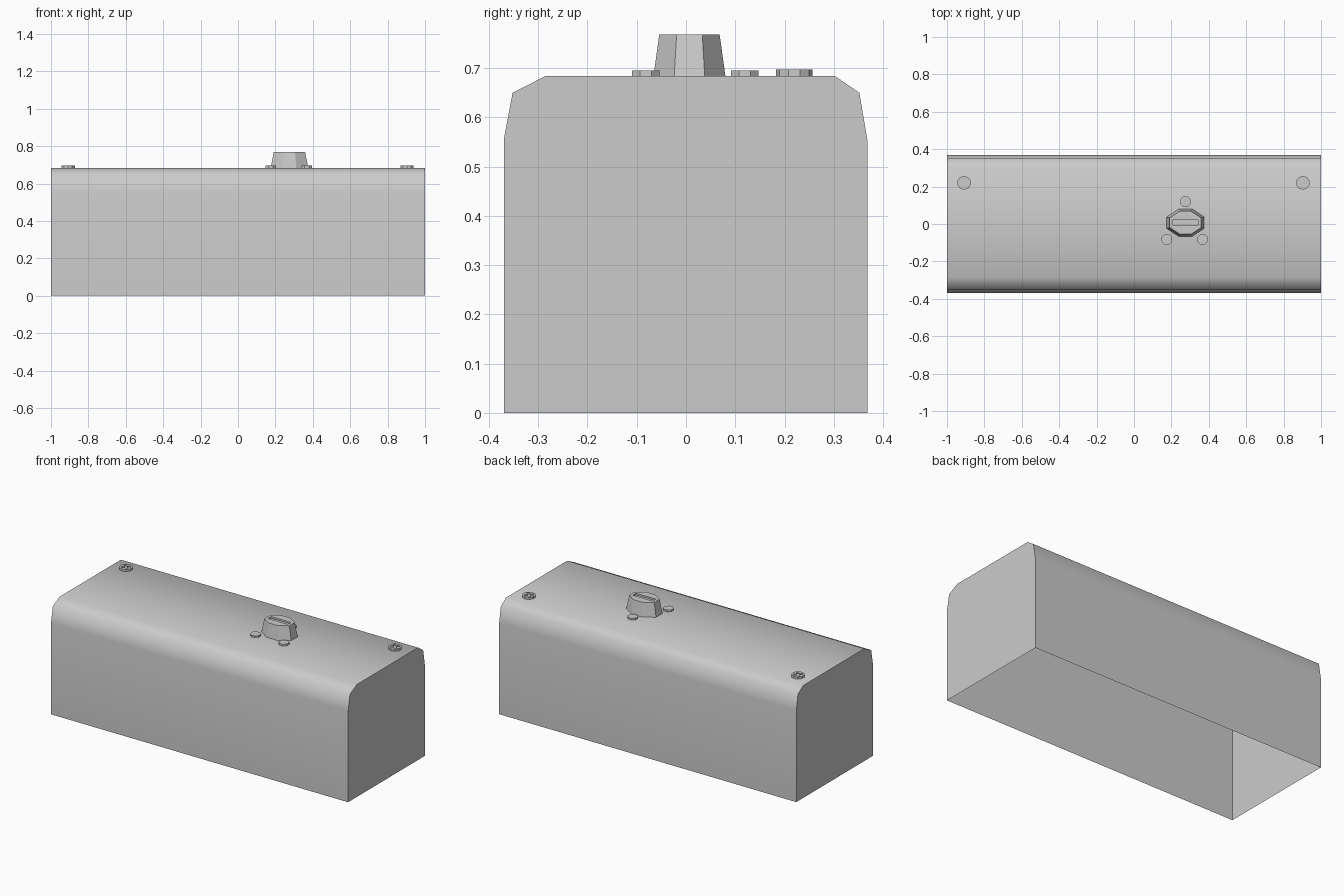
import bpy, bmesh, math
from mathutils import Matrix, Vector

if "Cube" in bpy.data.objects:
    bpy.data.objects.remove(bpy.data.objects["Cube"], do_unlink=True)

grey = bpy.data.materials.new("light grey")
grey.use_nodes = True
grey.diffuse_color = (0.6, 0.6, 0.6, 1)
grey.node_tree.nodes["Principled BSDF"].inputs["Base Color"].default_value = (0.6, 0.6, 0.6, 1)

TOP = 0.684  # height of the housing top


def finish(name, bm):
    bmesh.ops.recalc_face_normals(bm, faces=bm.faces)
    mesh = bpy.data.meshes.new(name)
    bm.to_mesh(mesh)
    bm.free()
    obj = bpy.data.objects.new(name, mesh)
    mesh.materials.append(grey)
    bpy.context.collection.objects.link(obj)
    return obj


def activate(obj):
    bpy.ops.object.select_all(action="DESELECT")
    obj.select_set(True)
    bpy.context.view_layer.objects.active = obj


def prism(name, base, top, z0, z1):
    """Join two matching outlines into a closed solid."""
    bm = bmesh.new()
    low = [bm.verts.new((x, y, z0)) for x, y in base]
    high = [bm.verts.new((x, y, z1)) for x, y in top]
    bm.faces.new(low)
    bm.faces.new(high)
    for i in range(len(low)):
        j = (i + 1) % len(low)
        bm.faces.new((low[i], low[j], high[j], high[i]))
    return finish(name, bm)


def cut_slot(obj, centre, size, angle=0):
    """Cut a box-shaped slot into a part."""
    bm = bmesh.new()
    matrix = (Matrix.Translation(centre) @ Matrix.Rotation(angle, 4, "Z")
              @ Matrix.Diagonal((*size, 1)))
    bmesh.ops.create_cube(bm, size=1, matrix=matrix)
    cutter = finish("slot_cutter", bm)
    cutter.hide_render = True
    mod = obj.modifiers.new("slot", "BOOLEAN")
    mod.operation = "DIFFERENCE"
    mod.solver = "EXACT"
    mod.object = cutter
    activate(obj)
    bpy.ops.object.modifier_apply(modifier=mod.name)
    bpy.data.objects.remove(cutter, do_unlink=True)


def circle(cx, cy, r, sides):
    return [(cx + r * math.cos(math.tau * (i + 0.5) / sides),
             cy + r * math.sin(math.tau * (i + 0.5) / sides)) for i in range(sides)]


# Housing: rounded profile extruded along x, closed ends, open underneath
profile = [(-0.37, 0), (-0.37, 0.555), (-0.352, 0.65), (-0.285, TOP),
           (0.302, TOP), (0.352, 0.65), (0.368, 0.555), (0.368, 0)]
bm = bmesh.new()
left, right = ([bm.verts.new((x, y, z)) for y, z in profile] for x in (1, -1))
bm.faces.new(left)
bm.faces.new(right)
for i in range(len(profile) - 1):
    bm.faces.new((left[i], left[i + 1], right[i + 1], right[i]))
housing = finish("housing", bm)
activate(housing)
bpy.ops.object.shade_smooth_by_angle(angle=math.radians(60))

# Knob: tapered, stretched octagon with a pointer slot
KX, KY = 0.275, 0.007
quarter = [(0.1, 0.031), (0.036, 0.073)]
octagon = (quarter + [(-x, y) for x, y in reversed(quarter)]
           + [(-x, -y) for x, y in quarter] + [(x, -y) for x, y in reversed(quarter)])
knob = prism("knob", [(KX + x, KY + y) for x, y in octagon],
             [(KX + x * 0.84, KY + y * 0.84) for x, y in octagon], TOP, 0.768)
cut_slot(knob, Vector((KX, KY, 0.768)), (0.135, 0.03, 0.02))

# Small plain screws around the knob
for i, (x, y) in enumerate([(0.275, 0.119), (0.176, -0.082), (0.367, -0.082)]):
    outline = circle(x, y, 0.03, 8)
    prism(f"knob_screw_{i + 1}", outline, outline, TOP, 0.695)

# Cross-slotted screws near the rear corners
for side, x in (("left", 0.903), ("right", -0.908)):
    outline = circle(x, 0.22, 0.037, 10)
    screw = prism(f"corner_screw_{side}", outline, outline, TOP, 0.697)
    for turn in (1, -1):
        cut_slot(screw, Vector((x, 0.22, 0.697)), (0.052, 0.014, 0.014), turn * math.pi / 4)
